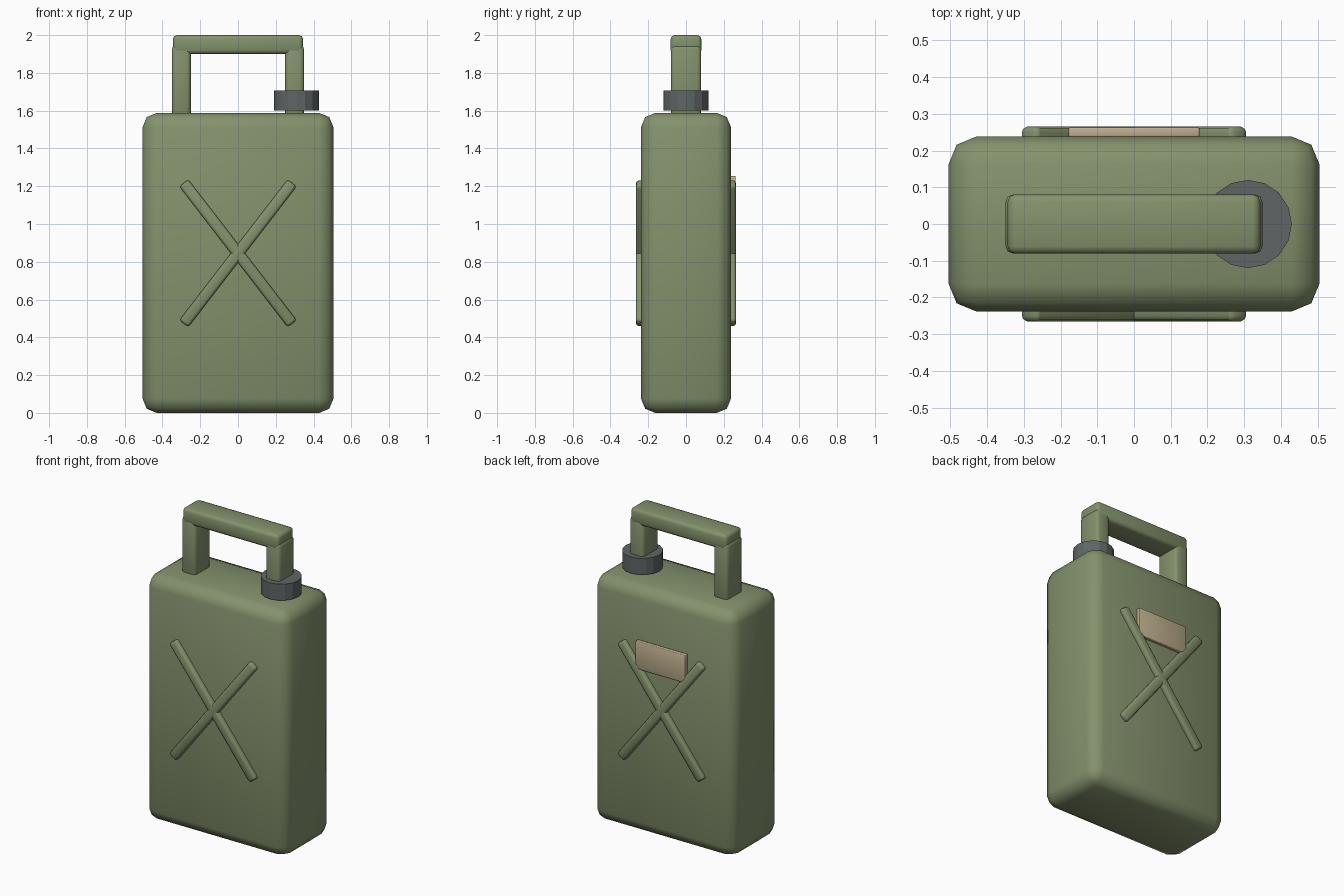
import bpy
import math

cube = bpy.data.objects.get("Cube")
if cube:
    bpy.data.objects.remove(cube, do_unlink=True)


def material(name, rgb):
    mat = bpy.data.materials.new(name)
    mat.use_nodes = True
    colour = (*rgb, 1)
    mat.diffuse_color = colour
    mat.node_tree.nodes["Principled BSDF"].inputs["Base Color"].default_value = colour
    return mat


olive = material("olive green", (0.23, 0.285, 0.15))
grey = material("dark grey", (0.115, 0.13, 0.13))
tan = material("tan", (0.52, 0.43, 0.27))


def box(name, centre, size, mat, bevel=0, tilt=0):
    """Box with rounded edges, optionally tilted about the y axis."""
    bpy.ops.mesh.primitive_cube_add(size=1, location=centre, rotation=(0, tilt, 0))
    obj = bpy.context.object
    obj.name = name
    obj.scale = size
    bpy.ops.object.transform_apply(location=False, rotation=False, scale=True)
    obj.data.materials.append(mat)
    if bevel:
        mod = obj.modifiers.new("rounded edges", "BEVEL")
        mod.width = bevel
        mod.segments = 2
        bpy.ops.object.modifier_apply(modifier=mod.name)
        bpy.ops.object.shade_smooth_by_angle(angle=math.radians(60))
    return obj


# Main container
box("body", (0, 0, 0.794), (1.01, 0.476, 1.588), olive, 0.075)

# Carrying handle: two posts and a crossbar
for side, x in (("right", -0.3), ("left", 0.3)):
    box(f"handle_post_{side}", (x, 0, 1.745), (0.1, 0.16, 0.4), olive, 0.02)
box("handle_bar", (0, 0, 1.95), (0.688, 0.162, 0.1), olive, 0.02)

# Crossed ribs on the front and back
for face, y in (("front", -0.238), ("back", 0.238)):
    for name, sign in (("rising", -1), ("falling", 1)):
        box(f"{face}_rib_{name}", (0, y, 0.845), (0.94, 0.054, 0.06), olive,
            0.014, sign * math.radians(52.4))

# Label plate on the back
box("back_label", (0, 0.25, 1.165), (0.356, 0.026, 0.18), tan, 0.004)

# Filler cap around the left post
bpy.ops.mesh.primitive_cylinder_add(vertices=16, radius=0.12, depth=0.105,
                                    location=(0.31, 0, 1.653))
cap = bpy.context.object
cap.name = "filler_cap"
cap.data.materials.append(grey)
